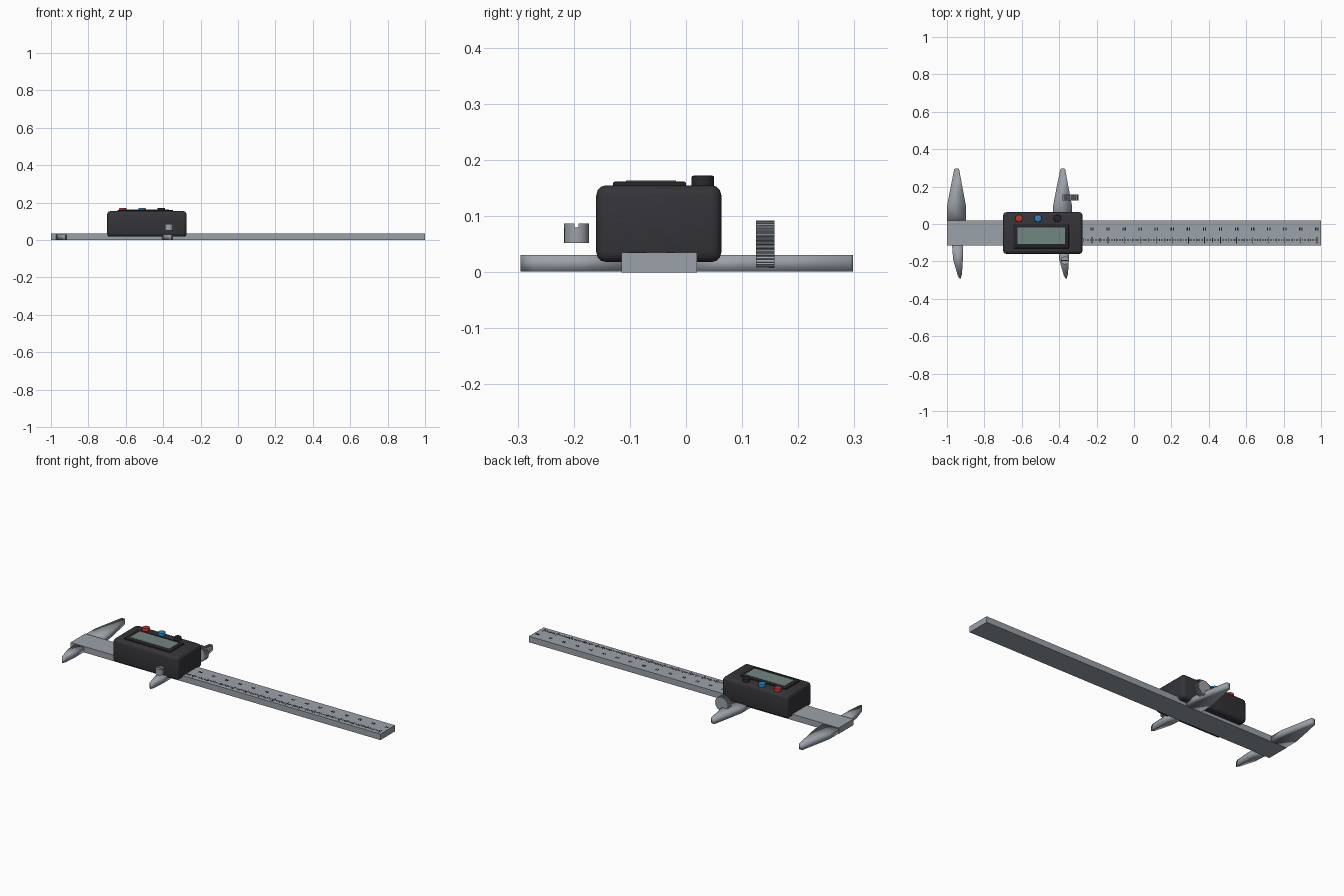
import bpy, bmesh, math

if "Cube" in bpy.data.objects:
    bpy.data.objects.remove(bpy.data.objects["Cube"])


def material(name, r, g, b):
    m = bpy.data.materials.new(name)
    m.diffuse_color = (r, g, b, 1)
    m.use_nodes = True
    m.node_tree.nodes["Principled BSDF"].inputs["Base Color"].default_value = m.diffuse_color
    return m


STEEL = material("steel", 0.33, 0.36, 0.40)
BLACK = material("black_plastic", 0.035, 0.034, 0.04)
BEZEL = material("bezel_black", 0.02, 0.02, 0.023)
GLASS = material("screen_green_grey", 0.17, 0.24, 0.22)
RED = material("button_red", 0.55, 0.03, 0.02)
BLUE = material("button_blue", 0.02, 0.24, 0.48)
INK = material("engraving_ink", 0.01, 0.01, 0.012)


def finish(bm, name, mat, smooth=30):
    bmesh.ops.recalc_face_normals(bm, faces=bm.faces)
    me = bpy.data.meshes.new(name)
    bm.to_mesh(me)
    bm.free()
    me.materials.append(mat)
    ob = bpy.data.objects.new(name, me)
    bpy.context.collection.objects.link(ob)
    bpy.ops.object.select_all(action='DESELECT')
    ob.select_set(True)
    bpy.context.view_layer.objects.active = ob
    if smooth >= 180:
        bpy.ops.object.shade_smooth()
    elif smooth:
        bpy.ops.object.shade_smooth_by_angle(angle=math.radians(smooth))
    return ob


def add_box(bm, x0, x1, y0, y1, z0, z1):
    vs = bmesh.ops.create_cube(bm, size=1)["verts"]
    for v in vs:
        v.co = (x1 if v.co.x > 0 else x0, y1 if v.co.y > 0 else y0, z1 if v.co.z > 0 else z0)


def box(name, mat, *dims, bevel=0, segments=3):
    bm = bmesh.new()
    add_box(bm, *dims)
    if bevel:
        bmesh.ops.bevel(bm, geom=bm.edges[:], offset=bevel, segments=segments,
                        profile=0.5, affect='EDGES')
    return finish(bm, name, mat, 40 if bevel else 0)


def add_prism(bm, points, z0, z1):
    """Extrude an xy outline from z0 to z1."""
    face = bm.faces.new([bm.verts.new((x, y, z0)) for x, y in points])
    new = bmesh.ops.extrude_face_region(bm, geom=[face])["geom"]
    for v in new:
        if isinstance(v, bmesh.types.BMVert):
            v.co.z = z1


def arc(cx, cy, r, a0, a1, n):
    return [(cx + r * math.cos(a0 + (a1 - a0) * i / n),
             cy + r * math.sin(a0 + (a1 - a0) * i / n)) for i in range(n + 1)]


# beam
box("beam", STEEL, -1, 1, -0.115, 0.02, 0, 0.035)

# measuring jaws, same outlines on the fixed and the sliding side
UPPER = [(-0.05, 0.015), (0.05, 0.015), (0.05, 0.10), (0.033, 0.19), (0.014, 0.293),
         (0.007, 0.298), (-0.005, 0.298), (-0.012, 0.293), (-0.033, 0.19), (-0.05, 0.10)]
LOWER = [(-0.024, -0.11), (-0.018, -0.19), (0.008, -0.28), (0.02, -0.295),
         (0.029, -0.27), (0.034, -0.19), (0.034, -0.11)]
for side, cx in (("fixed", -0.949), ("sliding", -0.382)):
    for part, outline in (("upper", UPPER), ("lower", LOWER)):
        bm = bmesh.new()
        add_prism(bm, [(cx + x, y) for x, y in outline], 0.001, 0.031)
        finish(bm, f"{side}_{part}_jaw", STEEL, 180)

# electronic housing with display
box("housing", BLACK, -0.70, -0.275, -0.16, 0.063, 0.018, 0.155, bevel=0.018)
box("display_bezel", BEZEL, -0.645, -0.348, -0.13, 0.0, 0.15, 0.162, bevel=0.004, segments=2)
box("display_screen", GLASS, -0.622, -0.368, -0.107, -0.018, 0.158, 0.1635)

# buttons
for name, mat, x in (("red", RED, -0.615), ("blue", BLUE, -0.513), ("black", BEZEL, -0.41)):
    bm = bmesh.new()
    add_prism(bm, arc(x, 0.03, 0.02, 0, math.tau, 32)[:-1], 0.15, 0.172)
    rim = [e for e in bm.edges if all(v.co.z > 0.17 for v in e.verts)]
    bmesh.ops.bevel(bm, geom=rim, offset=0.003, segments=2, profile=0.5, affect='EDGES')
    finish(bm, f"{name}_button", mat, 40)

# knurled thumb wheel, axis along y
bm = bmesh.new()
TEETH = 36
outline = []
for i in range(TEETH * 4):
    r = 0.0425 if i % 4 < 2 else 0.0385
    a = math.tau * i / (TEETH * 4)
    outline.append((r * math.cos(a), r * math.sin(a)))
add_prism(bm, outline, 0.125, 0.158)
for v in bm.verts:
    v.co = (-0.34 + v.co.x, v.co.z, 0.05 + v.co.y)
finish(bm, "thumb_wheel", STEEL, 30)

# lock screw with a slot across its head
bm = bmesh.new()
add_prism(bm, arc(-0.369, -0.195, 0.022, 0, math.tau, 32)[:-1], 0.052, 0.079)
for start in (0, math.pi):
    add_prism(bm, arc(-0.369, -0.195, 0.022, start + 0.17, start + math.pi - 0.17, 16), 0.079, 0.087)
finish(bm, "lock_screw", STEEL, 40)
box("lock_screw_slot", INK, -0.389, -0.349, -0.198, -0.192, 0.077, 0.0795)

# engraved scale: fine ticks, long ticks and index marks as thin plates
bm = bmesh.new()
STEP = 0.0859
for k in range(15):
    x = 0.978 - k * STEP
    add_box(bm, x - 0.002, x + 0.002, -0.104, -0.07, 0.034, 0.0358)
    for dx in (-0.006, 0.006):
        add_box(bm, x + dx - 0.003, x + dx + 0.003, -0.035, -0.02, 0.034, 0.0358)
    for j in range(1, 10):
        t = x - j * STEP / 10
        if t > -0.27:
            half = 0.011 if j == 5 else 0.006
            add_box(bm, t - 0.0015, t + 0.0015, -0.086 - half, -0.086 + half, 0.034, 0.0358)
finish(bm, "scale_marks", INK, 0)
